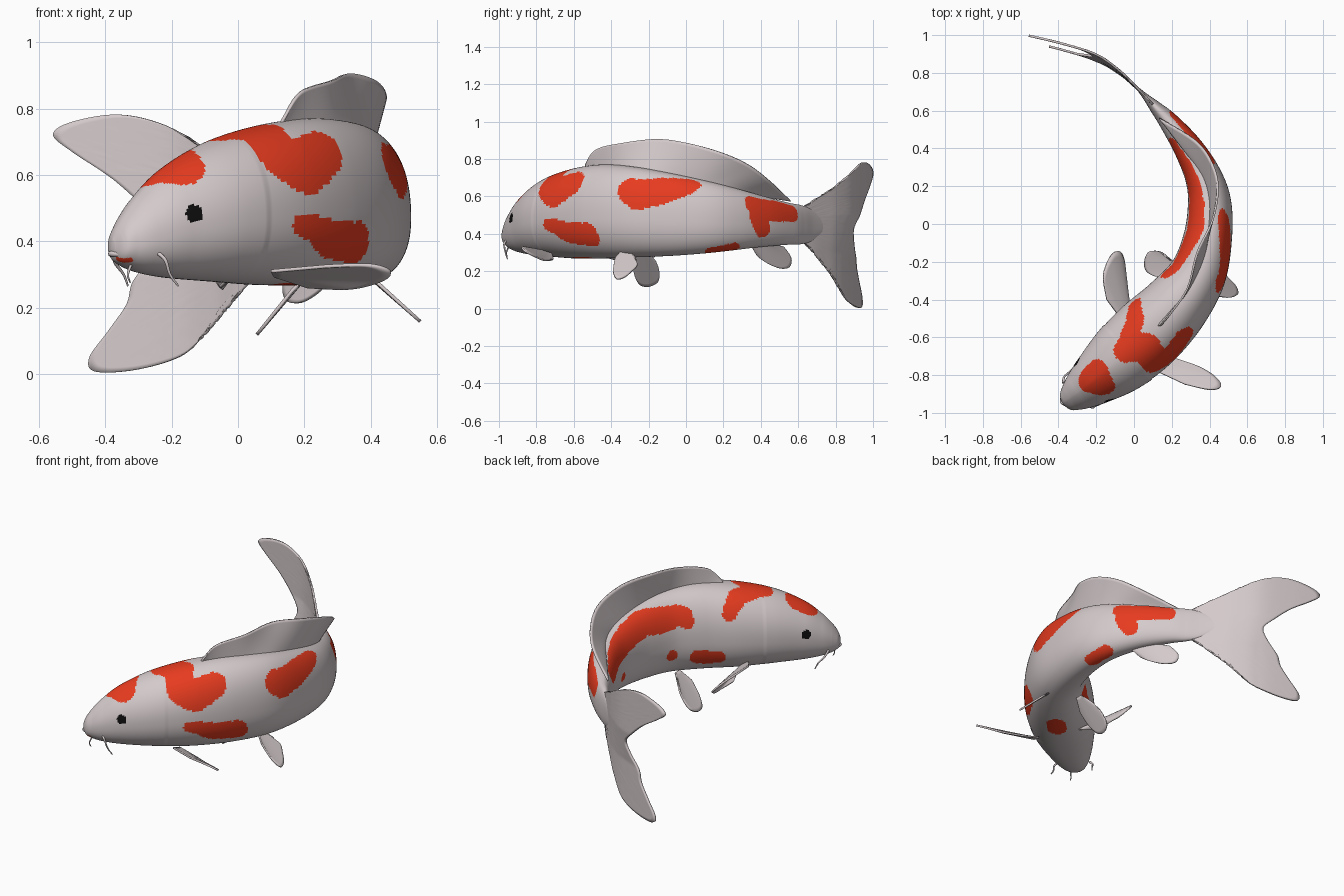
import bpy, math
from mathutils import Vector, kdtree


def material(name, rgb):
    m = bpy.data.materials.new(name)
    m.diffuse_color = (*rgb, 1)
    return m


WHITE = material("pearl white", (0.66, 0.59, 0.60))
RED = material("orange red", (0.82, 0.045, 0.014))
BLACK = material("black", (0.004, 0.004, 0.004))


def cat(P, t):
    """Smooth curve through the points P, t from 0 to 1."""
    f = min(max(t, 0), 1) * (len(P) - 1)
    i = min(int(f), len(P) - 2)
    f -= i
    a, b, c, d = P[max(i - 1, 0)], P[i], P[i + 1], P[min(i + 2, len(P) - 1)]
    return [0.5 * (2 * q + (r - p) * f + (2 * p - 5 * q + 4 * r - s) * f * f
                   + (3 * q - p - 3 * r + s) * f ** 3) for p, q, r, s in zip(a, b, c, d)]


def add_mesh(name, verts, faces, mats=(WHITE,)):
    me = bpy.data.meshes.new(name)
    me.from_pydata(verts, [], faces)
    for m in mats:
        me.materials.append(m)
    me.polygons.foreach_set("use_smooth", [True] * len(me.polygons))
    ob = bpy.data.objects.new(name, me)
    bpy.context.collection.objects.link(ob)
    return ob


# Body stations along the bent spine: x, y, half width, top z, bottom z
STATIONS = [
    (-.378, -.950, .012, .405, .365), (-.366, -.942, .048, .440, .340),
    (-.340, -.925, .072, .485, .322), (-.295, -.892, .101, .545, .305),
    (-.215, -.830, .138, .625, .290), (-.085, -.725, .180, .700, .279),
    (.065, -.590, .197, .748, .268), (.215, -.440, .180, .770, .268),
    (.335, -.270, .152, .757, .274), (.390, -.075, .129, .722, .282),
    (.400, .110, .115, .682, .296), (.365, .255, .097, .645, .312),
    (.285, .405, .077, .603, .330), (.185, .540, .053, .567, .341),
    (.120, .612, .035, .553, .344), (.065, .670, .018, .530, .360),
    (.000, .738, .003, .480, .410)]
N, SIDES = 330, 136
GILL = 5.35


def section(t):
    """Ring of body points at spine position t."""
    x, y, w, zt, zb = cat(STATIONS, t)
    e = 0.004
    p, q = cat(STATIONS, t - e), cat(STATIONS, t + e)
    tan = Vector((q[0] - p[0], q[1] - p[1])).normalized()
    right = Vector((tan.y, -tan.x))
    u = t * (len(STATIONS) - 1)
    if u < GILL:                                    # gill cover edge
        w *= 1 + 0.018 * max(0, 1 - (GILL - u) / 1.2)
    zc = zb + 0.44 * (zt - zb)
    narrow = 0.9 + 0.3 * min(max((6.2 - u) / 2.2, 0), 1)   # narrower crown on the head
    ring = []
    for k in range(SIDES):
        a = 2 * math.pi * k / SIDES
        c, s = math.cos(a), math.sin(a)
        dx = w * math.copysign(abs(c) ** (narrow if s > 0 else 0.9), c)
        dz = (zt - zc if s > 0 else zc - zb) * math.copysign(abs(s) ** 0.9, s)
        ring.append((x + right.x * dx, y + right.y * dx, zc + dz))
    return ring


verts = [v for i in range(N + 1) for v in section(i / N)]
faces = [(i * SIDES + k, (i + 1) * SIDES + k,
          (i + 1) * SIDES + (k + 1) % SIDES, i * SIDES + (k + 1) % SIDES)
         for i in range(N) for k in range(SIDES)]
faces += [tuple(range(SIDES)), tuple(range(N * SIDES + SIDES - 1, N * SIDES - 1, -1))]
body = add_mesh("body", verts, faces, (WHITE, RED, BLACK))

# Colour patches: brush strokes of (x, y, z, radius) pulled on to the skin
HEAD = [(-.20, -.785, .65, .07), (-.235, -.83, .60, .068), (-.165, -.85, .61, .068), (-.20, -.785, .65, .07)]
SHOULDER = [(.03, -.45, .63, .04), (.02, -.52, .70, .055), (-.05, -.67, .70, .055),
            (-.03, -.665, .71, .07), (.06, -.65, .74, .075), (.13, -.745, .66, .075),
            (.20, -.70, .63, .09), (.27, -.61, .68, .07)]
FLANK = [(.47, -.30, .63, .07), (.48, -.25, .61, .08), (.5, -.12, .635, .075),
         (.49, 0, .66, .05), (.48, .05, .67, .03)]
CHEEK = [(.19, -.735, .45, .032), (.23, -.70, .44, .04), (.30, -.63, .40, .06),
         (.37, -.54, .39, .064), (.38, -.52, .37, .05)]
REAR = [(.40, .35, .56, .045), (.37, .42, .53, .06), (.33, .50, .53, .06), (.23, .575, .51, .048)]
REAR_LOW = [(.39, .38, .50, .055), (.38, .41, .43, .05)]
BACK = [(.18, -.275, .60, .03), (.20, -.25, .65, .055), (.27, -.16, .64, .075), (.33, -.03, .65, .075),
        (.335, .08, .62, .075), (.32, .20, .59, .07), (.28, .31, .56, .06), (.22, .42, .53, .048)]
LOW_LEFT = [(.035, -.365, .38, .045), (.115, -.29, .39, .05)]
SPOT = [(.215, -.18, .42, .034)]
SPOT_REAR = [(.27, .20, .42, .028)]
BELLY = [(.12, -.545, .268, .055), (.16, -.50, .268, .055)]
LOW_RIGHT = [(.43, .14, .32, .042), (.41, .24, .335, .042)]
MOUTH = [(-.36, -.955, .345, .009), (-.325, -.968, .345, .009)]
EYES = [[(-.135, -.935, .485, .027)], [(-.317, -.72, .485, .027)]]


def tree_of(points):
    tree = kdtree.KDTree(len(points))
    for i, v in enumerate(points):
        tree.insert(v, i)
    tree.balance()
    return tree


polys = body.data.polygons
skin = tree_of([p.center.copy() for p in polys])


def paint(stroke, index):
    ends = stroke[1:] or stroke
    for a, b in zip(stroke, ends):
        for k in range(9):
            x, y, z, r = (p + (q - p) * k / 8 for p, q in zip(a, b))
            spot = skin.find((x, y, z))[0]
            for _, i, _ in skin.find_range(spot, r):
                polys[i].material_index = index


for s in (HEAD, SHOULDER, FLANK, CHEEK, REAR, REAR_LOW, BACK, LOW_LEFT, SPOT, SPOT_REAR,
          BELLY, LOW_RIGHT, MOUTH):
    paint(s, 1)
for s in EYES:
    paint(s, 2)


# Fins: thin sheets spread from a root line to an outer edge
def fin(name, roots, edges, bend=None, cols=48, rows=12, thick=.010):
    pts = []
    for i in range(cols + 1):
        a, b = Vector(cat(roots, i / cols)), Vector(cat(edges, i / cols))
        for j in range(rows + 1):
            p = a.lerp(b, j / rows)
            pts.append(bend(p) if bend else p)
    R = rows + 1
    quads = [(i * R + j, i * R + j + 1, (i + 1) * R + j + 1, (i + 1) * R + j)
             for i in range(cols) for j in range(rows)]
    ob = add_mesh(name, pts, quads)
    m = ob.modifiers.new("thickness", "SOLIDIFY")
    m.thickness, m.offset = thick, 0
    return ob


samples = [cat(STATIONS, i / 1500) for i in range(1501)]


def spine(y):
    return min(samples, key=lambda s: abs(s[1] - y))


# Dorsal fin: root y, edge y, edge z, sideways lean
DORSAL = [(-.54, -.54, .77, .02), (-.47, -.48, .85, .01), (-.36, -.34, .885, -.01),
          (-.22, -.15, .905, -.04), (-.08, .02, .882, .015), (.05, .20, .83, .06),
          (.14, .34, .765, .08), (.21, .45, .68, .06), (.28, .56, .575, -.035)]
fin("dorsal_fin",
    [(spine(a)[0], a, spine(a)[3] - .02) for a, b, z, l in DORSAL],
    [(spine(b)[0] + l, b, z) for a, b, z, l in DORSAL])

# Tail fin, drawn in front view and bent along the tail's curve
TAIL_PATH = [(.12, .612), (0, .738), (-.08, .815), (-.2, .897), (-.38, .955), (-.57, 1.0)]
tail_curve = [cat(TAIL_PATH, i / 600) for i in range(601)]


def bend_tail(p):
    y = min(tail_curve, key=lambda c: abs(c[0] - p.x))[1]
    low = min(max((.5 - p.z) / .2, 0), 1) * min(max((.05 - p.x) / .25, 0), 1)
    return Vector((p.x, y - .033 * low, p.z))


TAIL_EDGE = [(-.10, .68), (-.22, .75), (-.36, .782), (-.50, .76), (-.557, .722), (-.50, .67), (-.38, .59),
             (-.28, .50), (-.22, .43), (-.25, .36), (-.315, .28), (-.335, .21), (-.39, .13),
             (-.447, .05), (-.43, .007), (-.31, .012), (-.18, .05), (-.11, .11), (-.05, .20)]
fin("tail_fin", [(.10, 0, .547), (.10, 0, .45), (.10, 0, .350)],
    [(x, 0, z) for x, z in TAIL_EDGE], bend_tail, cols=110, rows=24, thick=.012)

# Pectoral fins
fin("right_pectoral_fin", [(.10, -.77, .31), (.11, -.72, .295)],
    [(.27, -.85, .325), (.40, -.877, .328), (.46, -.86, .307), (.43, -.81, .28),
     (.34, -.755, .258), (.21, -.71, .262)])
fin("left_pectoral_fin", [(-.05, -.53, .33), (-.01, -.51, .30)],
    [(-.145, -.40, .375), (-.162, -.27, .385), (-.12, -.165, .345), (-.075, -.148, .295),
     (-.05, -.22, .258), (-.055, -.38, .262)])

# Pelvic fins, from side outlines (y, z)
fin("right_pelvic_fin", [(.37, -.34, .315), (.37, -.30, .315)],
    [(.41 + (.285 - z) * 1.1, y, z) for y, z in
     [(-.38, .27), (-.39, .20), (-.37, .16), (-.33, .168), (-.29, .20), (-.26, .235), (-.28, .28)]])
fin("left_pelvic_fin", [(.22, -.25, .31), (.22, -.21, .31)],
    [(.17 - (.26 - z) * .8, y, z) for y, z in
     [(-.285, .25), (-.275, .18), (-.245, .128), (-.195, .12), (-.147, .15), (-.147, .22), (-.18, .27)]])

# Anal fin
fin("anal_fin", [(spine(y)[0], y, .345) for y in (.34, .40, .46)],
    [(spine(y)[0] - .03, y, z) for y, z in
     [(.38, .285), (.43, .245), (.50, .215), (.55, .222), (.56, .27), (.52, .33)]])


# Barbels and lips: fine tapered tubes
def tube(name, pts, r, tip):
    cu = bpy.data.curves.new(name, "CURVE")
    cu.dimensions, cu.bevel_depth, cu.bevel_resolution = "3D", r, 2
    cu.use_fill_caps = True
    sp = cu.splines.new("POLY")
    n = 16
    sp.points.add(n)
    for i in range(n + 1):
        sp.points[i].co = (*cat(pts, i / n), 1)
        sp.points[i].radius = 1 + (tip - 1) * i / n
    cu.materials.append(WHITE)
    bpy.context.collection.objects.link(bpy.data.objects.new(name, cu))


tube("right_barbel", [(-.25, -.955, .37), (-.22, -.972, .345), (-.205, -.965, .30), (-.18, -.955, .265)], .007, .4)
tube("left_barbel", [(-.375, -.84, .365), (-.37, -.81, .335), (-.345, -.785, .30), (-.332, -.77, .265)], .007, .4)
tube("right_short_barbel", [(-.32, -.945, .335), (-.332, -.96, .30), (-.325, -.955, .275)], .005, .4)
tube("upper_lip", [(-.373, -.89, .36), (-.383, -.942, .362), (-.345, -.96, .36), (-.29, -.957, .355)], .009, .8)
